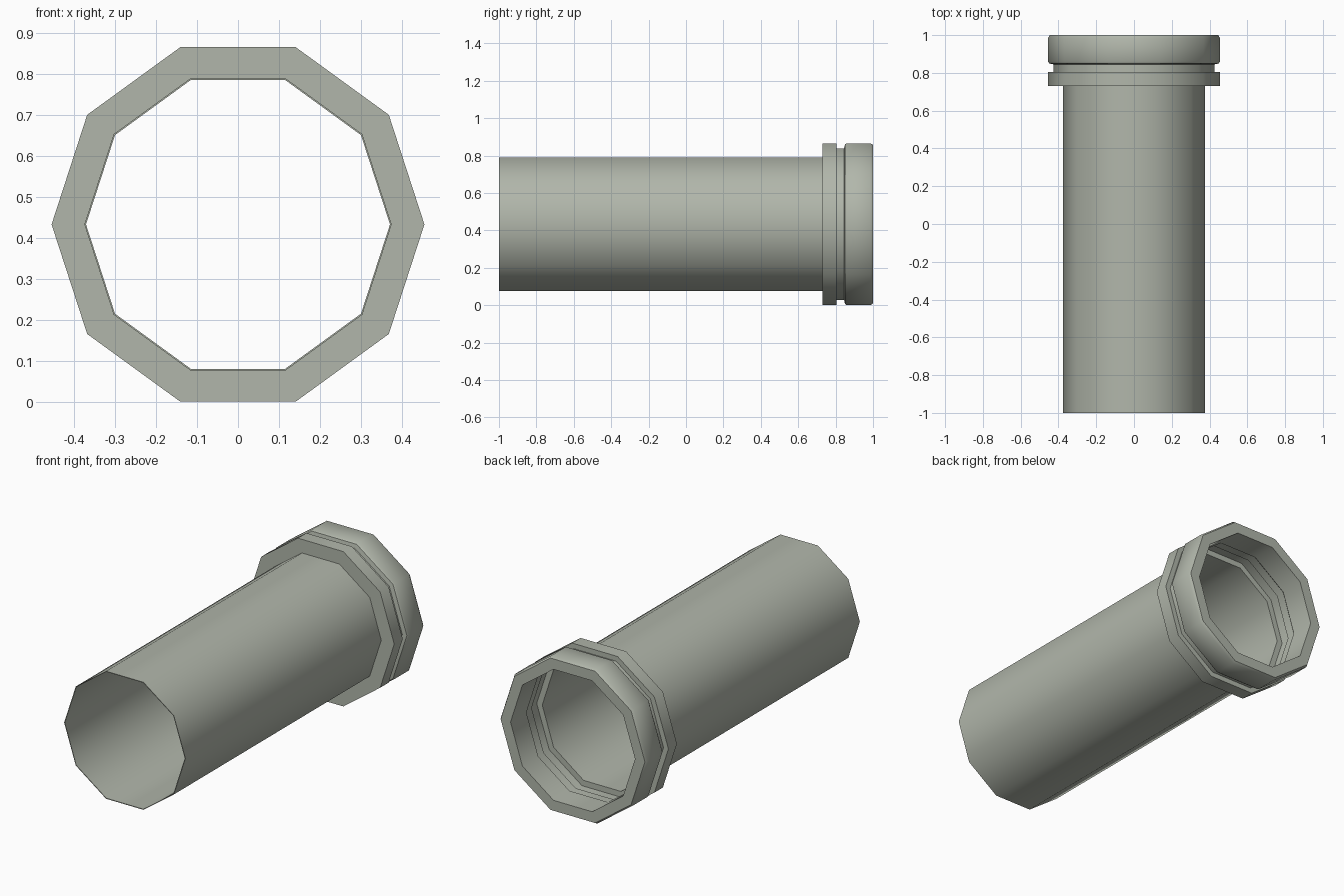
import bpy, math

if "Cube" in bpy.data.objects:
    bpy.data.objects.remove(bpy.data.objects["Cube"])

SIDES = 10
CENTRE_Z = 0.433

mat = bpy.data.materials.new("pale grey green")
mat.diffuse_color = (0.44, 0.47, 0.405, 1.0)
mat.use_nodes = True
mat.node_tree.nodes["Principled BSDF"].inputs["Base Color"].default_value = mat.diffuse_color


def lathe(name, profile):
    """Sweep a (radius, y) profile around the horizontal axis."""
    verts, faces = [], []
    for r, y in profile:
        for i in range(SIDES):
            a = 2 * math.pi * i / SIDES
            verts.append((r * math.cos(a), y, CENTRE_Z + r * math.sin(a)))
    for j in range(len(profile) - 1):
        for i in range(SIDES):
            k = (i + 1) % SIDES
            a, b = j * SIDES, (j + 1) * SIDES
            faces.append((a + i, a + k, b + k, b + i))
    mesh = bpy.data.meshes.new(name)
    mesh.from_pydata(verts, [], faces)
    mesh.materials.append(mat)
    obj = bpy.data.objects.new(name, mesh)
    bpy.context.collection.objects.link(obj)
    bpy.ops.object.select_all(action='DESELECT')
    obj.select_set(True)
    bpy.context.view_layer.objects.active = obj
    bpy.ops.object.shade_smooth_by_angle(angle=math.radians(40))
    return obj


# Thin walled pipe, open at both ends
lathe("pipe", [(0.375, 0.73), (0.375, -1.0), (0.371, -1.0), (0.371, 0.74)])

# Socket collar: inner ledge and recess, bevelled rim, outer groove, flange
lathe("socket_collar", [
    (0.371, 0.74), (0.405, 0.74), (0.405, 0.80), (0.395, 0.80),
    (0.395, 0.85), (0.385, 0.86), (0.385, 1.0),
    (0.446, 1.0), (0.455, 0.985), (0.455, 0.86), (0.449, 0.85),
    (0.425, 0.845), (0.425, 0.805), (0.455, 0.805),
    (0.455, 0.73), (0.375, 0.73),
])
